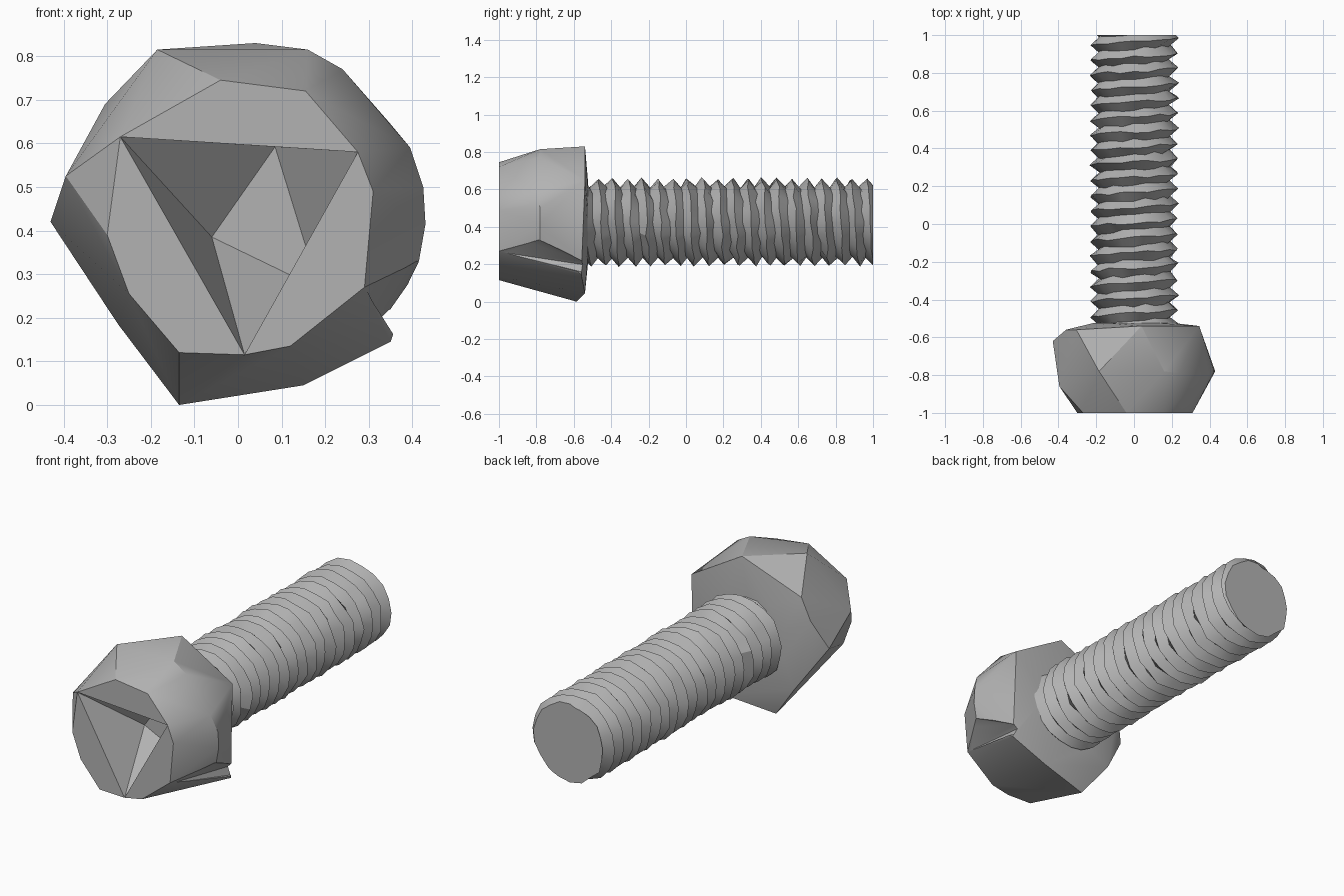
import bpy, bmesh, math, random

random.seed(4)
cube = bpy.data.objects.get("Cube")
if cube:
    bpy.data.objects.remove(cube, do_unlink=True)

# One plain grey metal
steel = bpy.data.materials.new("grey_steel")
steel.use_nodes = True
colour = (0.45, 0.45, 0.45, 1)
steel.diffuse_color = colour
steel.node_tree.nodes["Principled BSDF"].inputs["Base Color"].default_value = colour

AXIS_Z = 0.425


def make_object(bm, name):
    bmesh.ops.recalc_face_normals(bm, faces=bm.faces[:])
    mesh = bpy.data.meshes.new(name)
    bm.to_mesh(mesh)
    bm.free()
    mesh.materials.append(steel)
    obj = bpy.data.objects.new(name, mesh)
    bpy.context.collection.objects.link(obj)
    return obj


def smooth(obj, angle):
    bpy.ops.object.select_all(action='DESELECT')
    obj.select_set(True)
    bpy.context.view_layer.objects.active = obj
    bpy.ops.object.shade_smooth_by_angle(angle=math.radians(angle))


def wrap(bm):
    hull = bmesh.ops.convex_hull(bm, input=bm.verts[:])
    inside = [v for v in hull["geom_interior"] if isinstance(v, bmesh.types.BMVert)]
    bmesh.ops.delete(bm, geom=inside, context='VERTS')


# Bolt head: chipped irregular hull
bm = bmesh.new()
front = [bm.verts.new((x, -1, z)) for x, z in (
    (-.27, .615), (-.04, .745), (.155, .72), (.275, .58), (.31, .49), (.29, .27),
    (.12, .135), (.015, .115), (-.135, .12), (-.25, .255), (-.30, .39))]
for p in ((-.185, -.78, .815), (.04, -.54, .83), (.16, -.78, .815), (.24, -.79, .77),
          (.345, -.54, .65), (.395, -.8, .59), (.425, -.78, .5), (.43, -.78, .415),
          (.415, -.78, .33), (.35, -.56, .145), (.15, -.54, .045), (-.135, -.585, 0),
          (-.275, -.54, .185), (-.43, -.62, .42), (-.395, -.86, .525),
          (-.36, -.56, .575), (-.305, -.56, .69)):
    bm.verts.new(p)
for i in range(10):
    a = math.tau * i / 10
    bm.verts.new((.23 * math.sin(a), -.525, AXIS_Z + .23 * math.cos(a)))
wrap(bm)

# Open the front and rebuild it around a three-cornered socket
flat = [f for f in bm.faces if all(v.co.y < -.999 for v in f.verts)]
bmesh.ops.delete(bm, geom=flat, context='FACES_ONLY')
bm.faces.new(front[0:4])
bm.faces.new(front[3:8])
bm.faces.new(front[7:] + front[:1])
A, B, C = front[0], front[3], front[7]
T, R, S, L = [bm.verts.new((x, -.72, z)) for x, z in (
    (.085, .592), (.155, .365), (.118, .299), (-.06, .385))]
for face in ((T, R, S, L), (A, T, L), (A, L, C), (L, S, C),
             (C, S, B), (S, R, B), (R, T, B), (A, B, T)):
    bm.faces.new(face)
head = make_object(bm, "bolt_head")

# Chip cut out of the lower side of the head
bm = bmesh.new()
for p in ((.295, -.99, .265), (.33, -.5, .19), (.41, -.79, .33), (.352, -.5, .145),
          (.6, -.78, .4), (.6, -.5, .12), (.6, -.95, .2)):
    bm.verts.new(p)
wrap(bm)
cutter = make_object(bm, "chip_cutter")
cutter.hide_render = True
chip = head.modifiers.new("chip", 'BOOLEAN')
chip.operation = 'DIFFERENCE'
chip.solver = 'EXACT'
chip.object = cutter
bpy.context.view_layer.objects.active = head
bpy.ops.object.modifier_apply(modifier=chip.name)
bpy.data.objects.remove(cutter, do_unlink=True)
smooth(head, 25)

# Threaded shank: fine helical ridge with worn, uneven edges
SIDES, PITCH, START = 20, .08, -.753
CREST, ROOT = .236, .19
steps = int((1.2 - START) / PITCH) * SIDES
bm = bmesh.new()


def thread_point(i, radius, offset):
    a = math.tau * i / SIDES
    r = radius + random.uniform(-.008, .004)
    y = START + PITCH * i / SIDES + offset + random.uniform(-.008, .008)
    return bm.verts.new((r * math.sin(a), y, AXIS_Z + r * math.cos(a)))


root = [thread_point(i, ROOT, 0) for i in range(steps)]
crest = [thread_point(i, CREST, PITCH / 2) for i in range(steps)]
for i in range(steps - 1):
    bm.faces.new((root[i], root[i + 1], crest[i + 1], crest[i]))
    if i + SIDES + 1 < steps:
        bm.faces.new((crest[i], crest[i + 1], root[i + SIDES + 1], root[i + SIDES]))

# Trim both ends square and cap them
for y, direction in ((-.56, -1), (1, 1)):
    cut = bmesh.ops.bisect_plane(bm, geom=bm.verts[:] + bm.edges[:] + bm.faces[:],
                                 plane_co=(0, y, 0), plane_no=(0, direction, 0),
                                 clear_outer=True)
    rim = [e for e in cut["geom_cut"] if isinstance(e, bmesh.types.BMEdge)]
    bmesh.ops.holes_fill(bm, edges=rim, sides=0)
smooth(make_object(bm, "threaded_shank"), 25)
